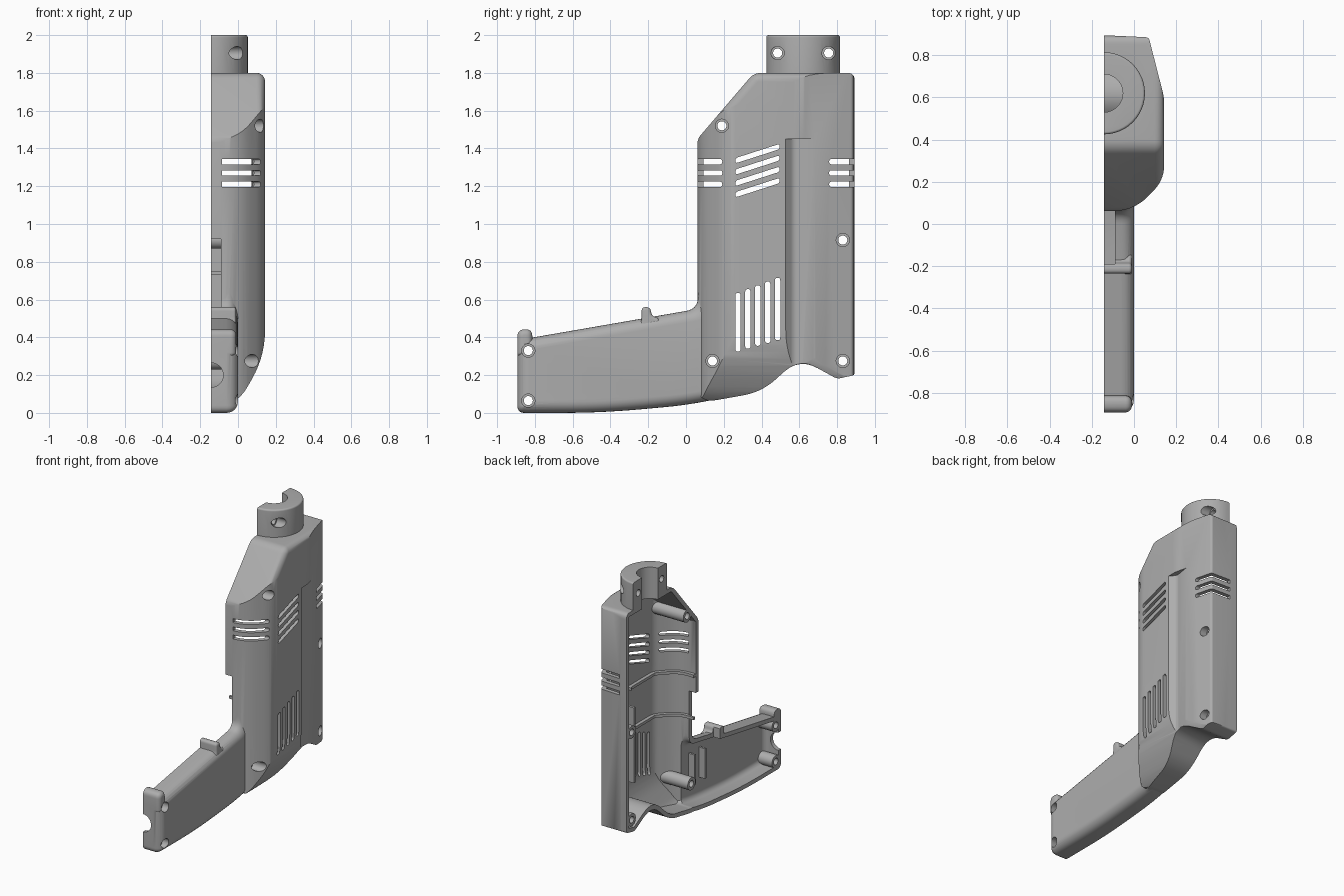
import bpy, bmesh, math
from mathutils import Vector

if "Cube" in bpy.data.objects:
    bpy.data.objects.remove(bpy.data.objects["Cube"])

SPLIT, SIDE, WALL = -0.143, 0.143, 0.03   # parting plane, outer side, wall thickness


def outline(pts, inset):
    """Inset a counter-clockwise polygon of (a, b, corner) and round its corners."""
    n = len(pts)
    p = [Vector(q[:2]) for q in pts]
    nrm = []
    for i in range(n):
        d = (p[(i + 1) % n] - p[i]).normalized()
        nrm.append(Vector((-d.y, d.x)))
    q = []
    for i in range(n):
        a, b = nrm[i - 1], nrm[i]
        q.append(p[i] + (a + b) * inset / (1 + a.dot(b)))
    out = []
    for i in range(n):
        r = pts[i][2]
        if r == 0:
            out.append(q[i])
            continue
        convex = nrm[i - 1].cross(nrm[i]) > 0
        r = max(r - inset if convex else r + inset, 0.003)
        u, v = q[i - 1] - q[i], q[(i + 1) % n] - q[i]
        r = min(r, 0.48 * u.length, 0.48 * v.length)
        s, e = q[i] + u.normalized() * r, q[i] + v.normalized() * r
        for k in range(8):
            t = k / 7
            out.append(s * (1 - t) ** 2 + q[i] * 2 * t * (1 - t) + e * t * t)
    return out


def prism(name, pts, axis, lo, hi, inset=0.0, rnd=0.0):
    """Extrude an outline along an axis, with an optional rounded far rim."""
    place = {"x": lambda a, b, h: (h, a, b),
             "y": lambda a, b, h: (a, h, b),
             "z": lambda a, b, h: (a, b, h)}[axis]
    layers = [(lo, inset)]
    if rnd:
        for k in range(7):
            t = math.pi / 2 * k / 6
            layers.append((hi - rnd * (1 - math.sin(t)), inset + rnd * (1 - math.cos(t))))
    else:
        layers.append((hi, inset))
    bm = bmesh.new()
    rings = [[bm.verts.new(place(c.x, c.y, h)) for c in outline(pts, d)] for h, d in layers]
    n = len(rings[0])
    for r0, r1 in zip(rings, rings[1:]):
        for i in range(n):
            j = (i + 1) % n
            bm.faces.new((r0[i], r0[j], r1[j], r1[i]))
    bm.faces.new(rings[0][::-1])
    bm.faces.new(rings[-1])
    bmesh.ops.recalc_face_normals(bm, faces=bm.faces)
    mesh = bpy.data.meshes.new(name)
    bm.to_mesh(mesh)
    bm.free()
    ob = bpy.data.objects.new(name, mesh)
    bpy.context.collection.objects.link(ob)
    return ob


def rect(a0, b0, a1, b1, r=0.0):
    return [(a0, b0, r), (a1, b0, r), (a1, b1, r), (a0, b1, r)]


def circle(a, b, r, n=28):
    return [(a + r * math.cos(math.tau * k / n), b + r * math.sin(math.tau * k / n), 0)
            for k in range(n)]


def combine(ob, other, op):
    """Apply a boolean and remove the second object."""
    m = ob.modifiers.new("bool", "BOOLEAN")
    m.operation, m.solver, m.object = op, "EXACT", other
    bpy.context.view_layer.objects.active = ob
    bpy.ops.object.modifier_apply(modifier=m.name)
    bpy.data.objects.remove(other)
    return ob


def join(obs):
    bpy.ops.object.select_all(action="DESELECT")
    for o in obs:
        o.select_set(True)
    bpy.context.view_layer.objects.active = obs[0]
    bpy.ops.object.join()
    return obs[0]


# Motor body: side, plan and front outlines intersected
BODY_SIDE = [(.06, .05, .1), (.4, .11, .1), (.6, .29, .12), (.8, .18, .02), (.893, .2, .015),
             (.893, 1.8, .04), (.36, 1.8, .04), (.06, 1.45, .03)]
BODY_PLAN = [(-.25, .06, 0), (0, .062, .12), (SIDE, .21, .07), (SIDE, .6, .03),
             (.07, .885, .015), (-.25, .9, 0)]
BODY_FRONT = [(-.25, 0, 0), (0, .05, .1), (SIDE, .3, .14), (SIDE, 1.95, 0), (-.25, 1.95, 0)]
GROOVE = [(.2, .52, 0), (.2, .76, 0), (.135, .76, 0), (.104, .57, .02), (SIDE, .528, 0)]


def body_solid(t, rnd):
    b = prism("motor_body", BODY_SIDE, "x", -.3, SIDE - t, t, rnd)
    combine(b, prism("plan", BODY_PLAN, "z", -.1, 1.9, t), "INTERSECT")
    combine(b, prism("front", BODY_FRONT, "y", -.2, 1, t), "INTERSECT")
    return combine(b, prism("groove", GROOVE, "z", .1, 1.45 + t, -t), "DIFFERENCE")


# Grip
GRIP = [(-.893, 0, .04), (-.45, 0, .25), (.05, .045, .2), (.4, .13, 0), (.4, .68, 0),
        (.068, .68, 0), (.06, .55, .06), (-.893, .385, .04)]
outer = body_solid(0, .045)
combine(outer, prism("grip", GRIP, "x", -.3, 0, 0, .06), "UNION")
lip = [(-.893, .3, .02), (-.81, .3, .02), (-.815, .445, .04), (-.893, .44, .04)]
combine(outer, prism("end_lip", lip, "x", -.3, -.01, 0, .03), "UNION")
stop = [(-.26, .42, 0), (-.13, .42, 0), (-.14, .5, .02), (-.18, .512, .02),
        (-.19, .56, .025), (-.235, .56, .025), (-.235, .49, .02)]
combine(outer, prism("finger_stop", stop, "x", -.3, -.01, 0, .015), "UNION")

# Neck collar
combine(outer, prism("neck", circle(SPLIT, .62, .195, 48), "z", 1.74, 2, 0, .012), "UNION")

# Hollow the shell
shell = outer.copy()
shell.data = outer.data.copy()
shell.name = "housing_half"
bpy.context.collection.objects.link(shell)
combine(shell, body_solid(WALL, .02), "DIFFERENCE")
combine(shell, prism("grip_hollow", GRIP, "x", -.4, -WALL, WALL, .04), "DIFFERENCE")

# Inner ribs, partition and grip fins
ribs = join([prism("rib", rect(.05, z - .01, .52, z + .01), "x", -.2, .2) for z in (.74, 1.05)])
combine(ribs, body_solid(WALL - .012, .02), "INTERSECT")
combine(ribs, body_solid(WALL + .025, .02), "DIFFERENCE")
combine(shell, ribs, "UNION")
combine(shell, prism("partition", rect(.64, .45, .66, 1.0), "x", -.04, .1), "UNION")
for y in (-.12, .0):
    combine(shell, prism("fin", rect(y, .2, y + .015, .42), "x", -.08, -.015), "UNION")

# Screw bosses with through holes and counterbores: y, z, counterbore floor
SCREWS = [(-.835, .33, -.05), (-.835, .065, -.05), (.14, .275, .0), (.19, 1.52, .0),
          (.83, .915, .04), (.83, .275, .04), (.485, 1.905, -.05), (.755, 1.905, -.05)]
bosses = join([prism("boss", circle(y, z, .046), "x", -.25, .2) for y, z, f in SCREWS])
combine(bosses, outer, "INTERSECT")
combine(shell, bosses, "UNION")
holes = join([prism("hole", circle(y, z, .024), "x", -.4, .3) for y, z, f in SCREWS])
combine(shell, holes, "DIFFERENCE")
bores = join([prism("bore", circle(y, z, .035), "x", f, .3) for y, z, f in SCREWS])
combine(shell, bores, "DIFFERENCE")

# Vent slots: slanted and upright on the side, wrapped at front and rear
slots = []
for k in range(4):
    z, w = 1.155 + .06 * k, .014
    slant = [(.262, z - w, w), (.495, z + .075 - w, w), (.495, z + .075 + w, w), (.262, z + w, w)]
    slots.append(prism("slot", slant, "x", .0, .3))
for k in range(5):
    y = .275 + .0525 * k
    slots.append(prism("slot", rect(y - .014, .325 + .015 * k, y + .014, .635 + .02 * k, .014),
                       "x", .0, .3))
for z in (1.21, 1.27, 1.33):
    for y0, y1 in ((-.05, .192), (.758, 1.0)):
        slots.append(prism("slot", rect(y0, z - .014, y1, z + .014, .014), "x", -.085, .3))
combine(shell, join(slots), "DIFFERENCE")

# Trigger opening, cord notch, spindle bore and flat parting face
combine(shell, prism("opening", rect(-.19, .45, .1, .92), "x", -.4, -.09), "DIFFERENCE")
combine(shell, prism("cord", circle(SPLIT, .2, .065), "y", -1, -.8), "DIFFERENCE")
combine(shell, prism("spindle", circle(SPLIT, .62, .09, 36), "z", 1.65, 2.1), "DIFFERENCE")
combine(shell, prism("trim", rect(-1.2, -.3, 1.2, 2.3), "x", -.6, SPLIT), "DIFFERENCE")

# Grey plastic
mat = bpy.data.materials.new("grey_plastic")
mat.use_nodes = True
grey = (.42, .42, .42, 1)
mat.diffuse_color = grey
mat.node_tree.nodes["Principled BSDF"].inputs["Base Color"].default_value = grey
shell.data.materials.clear()
shell.data.materials.append(mat)
for p in shell.data.polygons:
    p.material_index = 0
bpy.ops.object.select_all(action="DESELECT")
shell.select_set(True)
bpy.context.view_layer.objects.active = shell
bpy.ops.object.shade_smooth_by_angle(angle=math.radians(30))
